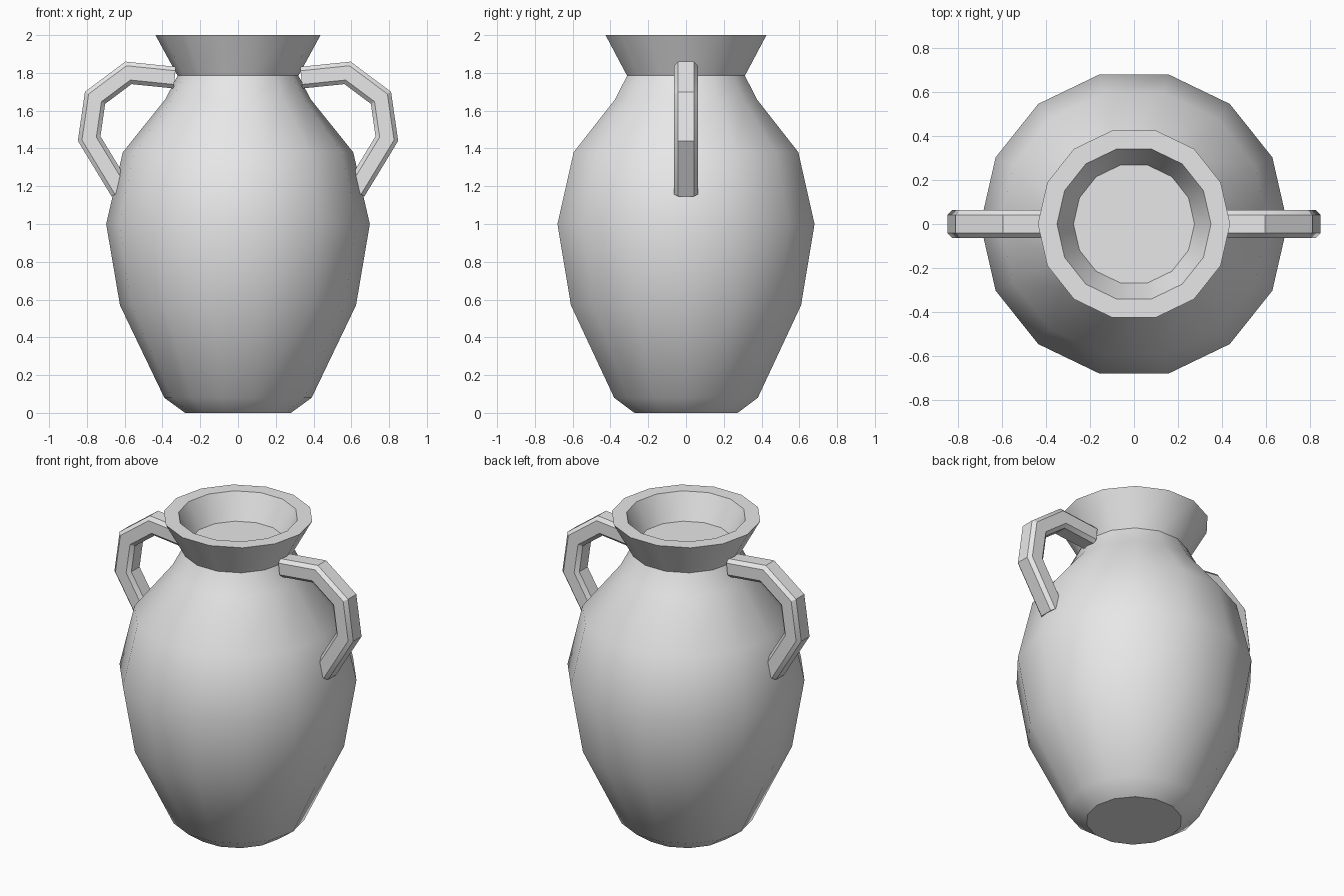
import bpy, bmesh, math
from mathutils import Vector

cube = bpy.data.objects.get("Cube")
if cube:
    bpy.data.objects.remove(cube, do_unlink=True)

clay = bpy.data.materials.new("grey_clay")
clay.use_nodes = True
clay.diffuse_color = (0.8, 0.8, 0.8, 1)
clay.node_tree.nodes["Principled BSDF"].inputs["Base Color"].default_value = clay.diffuse_color


def skin(name, rings):
    """Bridge consecutive closed rings of points and cap both ends."""
    bm = bmesh.new()
    loops = [[bm.verts.new(p) for p in ring] for ring in rings]
    n = len(loops[0])
    for a, b in zip(loops, loops[1:]):
        for i in range(n):
            j = (i + 1) % n
            bm.faces.new((a[i], a[j], b[j], b[i]))
    bm.faces.new(loops[0])
    bm.faces.new(loops[-1])
    bmesh.ops.recalc_face_normals(bm, faces=bm.faces)
    mesh = bpy.data.meshes.new(name)
    bm.to_mesh(mesh)
    bm.free()
    mesh.materials.append(clay)
    obj = bpy.data.objects.new(name, mesh)
    bpy.context.collection.objects.link(obj)
    bpy.ops.object.select_all(action='DESELECT')
    obj.select_set(True)
    bpy.context.view_layer.objects.active = obj
    bpy.ops.object.shade_smooth_by_angle(angle=math.radians(30))
    return obj


# Vase: turned profile from the foot, over the rim, to the shallow inner floor
SIDES = 14
profile = [(0.28, 0), (0.39, 0.08), (0.625, 0.57), (0.698, 1.0), (0.61, 1.38),
           (0.385, 1.66), (0.32, 1.785), (0.437, 2.0), (0.35, 2.0), (0.275, 1.84)]
angles = [2 * math.pi * i / SIDES for i in range(SIDES)]
skin("vase_body", [[(r * math.cos(a), r * math.sin(a), z) for a in angles]
                   for r, z in profile])

# Handles: chamfered square section swept with mitred bends
path = [Vector(p) for p in ((0.335, 1.775), (0.58, 1.80), (0.757, 1.668),
                            (0.788, 1.452), (0.62, 1.176))]
W, T, C = 0.063, 0.0575, 0.021
section = [(W, T - C), (W - C, T), (C - W, T), (-W, T - C),
           (-W, C - T), (C - W, -T), (W - C, -T), (W, C - T)]


def handle(name, side):
    normals = []
    for a, b in zip(path, path[1:]):
        d = (b - a).normalized()
        normals.append(Vector((-d.y, d.x)))
    rings = []
    for i, p in enumerate(path):
        before, after = normals[max(i - 1, 0)], normals[min(i, len(normals) - 1)]
        miter = (before + after).normalized()
        miter /= miter.dot(after)
        rings.append([(side * (p.x + miter.x * t), w, p.y + miter.y * t)
                      for w, t in section])
    return skin(name, rings)


handle("left_handle", 1)
handle("right_handle", -1)
